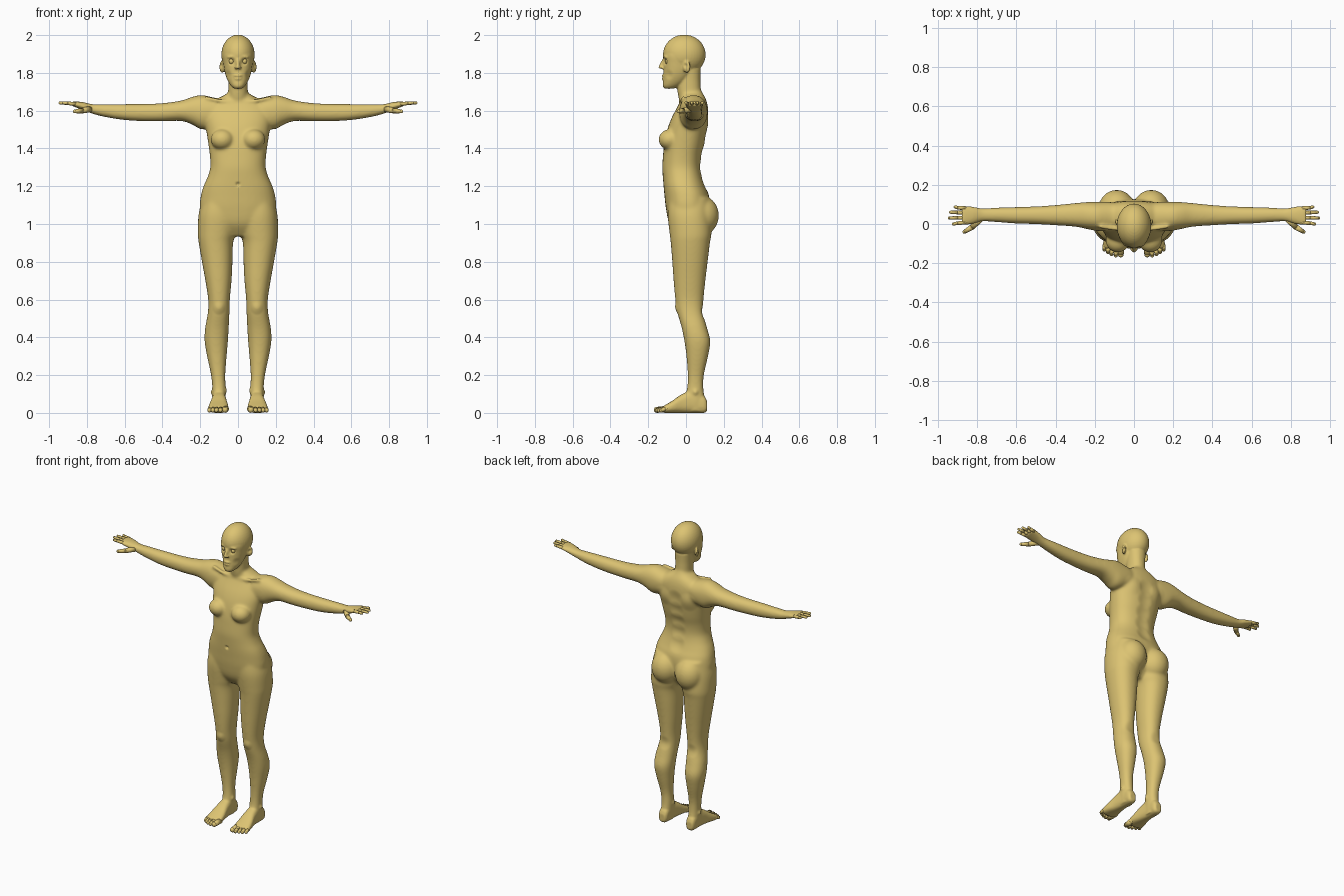
import bpy, bmesh, math
from mathutils import Vector, Matrix, Euler, kdtree

skin = bpy.data.materials.new("tan_clay")
skin.diffuse_color = (0.72, 0.55, 0.17, 1)


def spline(a, b, c, d, t):
    return tuple(0.5 * (2 * q + (r - p) * t + (2 * p - 5 * q + 4 * r - s) * t * t
                        + (3 * q - p - 3 * r + s) * t ** 3) for p, q, r, s in zip(a, b, c, d))


def loft(rings, axis, n=2.2, sides=32, steps=5):
    """Rings are (position on axis, min/max of one cross axis, min/max of the other)."""
    others = [i for i in range(3) if i != axis]
    fine = []
    for i in range(len(rings) - 1):
        q = [rings[max(0, min(len(rings) - 1, i + k))] for k in (-1, 0, 1, 2)]
        fine += [spline(*q, s / steps) for s in range(steps)]
    fine.append(rings[-1])
    loops = []
    for pos, a0, a1, b0, b1 in fine:
        loop = []
        for k in range(sides):
            t = 2 * math.pi * k / sides
            c, s = math.cos(t), math.sin(t)
            co = [0, 0, 0]
            co[axis] = pos
            co[others[0]] = (a0 + a1) / 2 + (a1 - a0) / 2 * math.copysign(abs(c) ** (2 / n), c)
            co[others[1]] = (b0 + b1) / 2 + (b1 - b0) / 2 * math.copysign(abs(s) ** (2 / n), s)
            loop.append(bm.verts.new(co))
        loops.append(loop)
    for u, v in zip(loops, loops[1:]):
        for k in range(sides):
            j = (k + 1) % sides
            bm.faces.new((u[k], u[j], v[j], v[k]))
    bm.faces.new(loops[0])
    bm.faces.new(loops[-1])


def blob(loc, size, rot=(0, 0, 0), seg=24):
    bmesh.ops.create_uvsphere(bm, u_segments=seg, v_segments=seg // 2, radius=1,
                              matrix=Matrix.LocRotScale(Vector(loc), Euler(rot), Vector(size)))


def tube(points):
    """Tapered rods with round joints through (x, y, z, radius) points."""
    for x, y, z, r in points:
        blob((x, y, z), (r, r, r), seg=16)
    for a, b in zip(points, points[1:]):
        p, q = Vector(a[:3]), Vector(b[:3])
        turn = (q - p).to_track_quat('Z', 'Y')
        bmesh.ops.create_cone(bm, cap_ends=True, segments=16, radius1=a[3], radius2=b[3],
                              depth=(q - p).length, matrix=Matrix.LocRotScale((p + q) / 2, turn, None))


def make(name):
    bmesh.ops.recalc_face_normals(bm, faces=bm.faces)
    for f in bm.faces:
        f.smooth = True
    mesh = bpy.data.meshes.new(name)
    bm.to_mesh(mesh)
    bm.free()
    mesh.materials.append(skin)
    ob = bpy.data.objects.new(name, mesh)
    bpy.context.collection.objects.link(ob)
    bpy.context.view_layer.objects.active = ob
    return ob


def apply(ob, kind, **settings):
    mod = ob.modifiers.new(kind.lower(), kind)
    for key, value in settings.items():
        setattr(mod, key, value)
    bpy.ops.object.modifier_apply(modifier=mod.name)


bm = bmesh.new()
# leg
loft([(1.14, .02, .185, -.09, .12), (1.05, .0, .209, -.097, .13), (.95, .012, .213, -.087, .135),
      (.90, .026, .208, -.081, .127), (.80, .029, .191, -.073, .115), (.70, .034, .173, -.066, .103),
      (.60, .043, .158, -.057, .093), (.53, .045, .16, -.046, .092), (.45, .049, .174, -.023, .112),
      (.38, .053, .177, -.009, .129), (.30, .060, .164, .002, .117), (.20, .067, .143, .009, .095),
      (.13, .065, .136, .006, .092), (.06, .066, .136, -.01, .10), (.01, .07, .13, .0, .10)], 2)
# foot and ankle bones
loft([(.112, .082, .122, .012, .06), (.095, .07, .132, .0, .09), (.04, .067, .135, .0, .12),
      (-.02, .06, .142, .0, .10), (-.07, .052, .154, .0, .066), (-.11, .05, .158, .0, .042),
      (-.125, .056, .152, .004, .033)], 1, 2.6)
blob((.132, .05, .11), (.012, .016, .018))
blob((.07, .04, .12), (.012, .016, .018))
# arm and palm
loft([(.06, -.02, .10, 1.56, 1.66), (.12, -.035, .112, 1.52, 1.668), (.19, -.035, .114, 1.50, 1.683),
      (.24, -.026, .112, 1.525, 1.674), (.30, -.014, .107, 1.545, 1.654), (.40, -.007, .097, 1.543, 1.64),
      (.50, -.001, .09, 1.544, 1.636), (.60, .002, .087, 1.55, 1.635), (.70, .010, .083, 1.566, 1.634),
      (.77, .014, .079, 1.584, 1.634), (.82, .002, .087, 1.603, 1.645), (.86, -.004, .092, 1.618, 1.649),
      (.878, .0, .09, 1.625, 1.648)], 0)
# breast, buttock, collarbone
blob((.083, -.086, 1.447), (.062, .06, .055))
blob((.088, .083, 1.045), (.092, .092, .105))
tube([(.018, -.024, 1.645, .011), (.09, -.027, 1.652, .010), (.17, -.014, 1.668, .011)])
# ear, brow, nostril
blob((.082, .002, 1.834), (.011, .024, .034), (.15, 0, -.6))
blob((.034, -.104, 1.885), (.026, .014, .008), (0, .1, .3))
blob((.011, -.127, 1.827), (.008, .010, .007))
# torso
loft([(z, -w, w, f, b) for z, w, f, b in (
    (.935, .08, -.045, .06), (1.0, .17, -.088, .11), (1.08, .202, -.106, .125), (1.15, .197, -.114, .122),
    (1.20, .183, -.119, .102), (1.25, .161, -.123, .086), (1.30, .147, -.126, .079), (1.36, .149, -.122, .084),
    (1.42, .157, -.116, .099), (1.50, .169, -.099, .113), (1.56, .178, -.077, .119), (1.62, .17, -.046, .116),
    (1.66, .115, -.028, .106), (1.69, .06, -.03, .09), (1.71, .045, -.03, .08))], 2, 2.3)
# neck, skull and face
loft([(z, -w, w, f, b) for z, w, f, b in (
    (1.60, .066, -.02, .10), (1.66, .056, -.038, .09), (1.70, .052, -.045, .08), (1.76, .052, -.045, .076),
    (1.82, .056, -.045, .078))], 2)
blob((0, -.009, 1.896), (.088, .113, .106), seg=40)
loft([(z, -w, w, f, b) for z, w, f, b in (
    (1.716, .02, -.114, -.07), (1.73, .037, -.123, -.03), (1.76, .055, -.121, .01), (1.80, .069, -.119, .04),
    (1.85, .078, -.119, .06), (1.90, .083, -.119, .08), (1.95, .066, -.092, .06))], 2)
# nose and lips
tube([(0, -.116, 1.872, .008), (0, -.136, 1.831, .0105)])
blob((0, -.118, 1.785), (.023, .011, .0065))
blob((0, -.117, 1.769), (.020, .011, .007))
body = make("body")
body.select_set(True)

# fuse the parts and keep one half
apply(body, 'REMESH', mode='VOXEL', voxel_size=.0055)
bm = bmesh.new()
bm.from_mesh(body.data)
bmesh.ops.delete(bm, geom=[v for v in bm.verts if v.co.x < -.03], context='VERTS')
bm.to_mesh(body.data)
bm.free()

# blend the joints but keep hands, feet and face crisp
soft = body.vertex_groups.new(name="soft")
for v in body.data.vertices:
    x, _, z = v.co
    w = min(1, (.75 - x) / .15, (z - .08) / .15, (1.74 - z) / .06)
    if w > 0:
        soft.add([v.index], w, 'REPLACE')
apply(body, 'SMOOTH', factor=.5, iterations=35, vertex_group="soft")

# sculpted details
verts = body.data.vertices
tree = kdtree.KDTree(len(verts))
for v in verts:
    tree.insert(v.co, v.index)
tree.balance()


def brush(center, radius, push):
    for _, i, d in tree.find_range(center, radius):
        verts[i].co += Vector(push) * (1 - (d / radius) ** 2) ** 2


brush((.034, -.113, 1.861), .024, (0, .014, 0))     # eye socket
brush((.092, -.004, 1.838), .017, (-.007, .004, 0))  # ear bowl
brush((.05, -.09, 1.79), .03, (-.003, .003, 0))     # cheek hollow
brush((0, -.12, 1.21), .015, (0, .012, 0))          # navel
brush((.095, .115, 1.53), .07, (0, .008, 0))        # shoulder blade
brush((.10, -.05, .555), .04, (0, -.007, 0))        # kneecap
brush((.10, .092, .53), .05, (0, -.006, 0))         # back of knee
for z, y in ((1.22, .093), (1.30, .078), (1.38, .087), (1.46, .105), (1.54, .115)):
    brush((0, y, z), .06, (0, -.008, 0))            # spine groove
apply(body, 'SMOOTH', factor=.5, iterations=2)

# trim at the centre line
bm = bmesh.new()
bm.from_mesh(body.data)
bmesh.ops.bisect_plane(bm, geom=bm.verts[:] + bm.edges[:] + bm.faces[:], dist=1e-5,
                       plane_co=(0, 0, 0), plane_no=(1, 0, 0), clear_inner=True)
for f in bm.faces:
    f.smooth = True
bm.to_mesh(body.data)
bm.free()
parts = [body]

# fingers and thumb
bm = bmesh.new()
for y0, y1, end in ((.008, .000, .922), (.032, .031, .942), (.057, .060, .936), (.08, .087, .912)):
    tube([(.86, y0, 1.635, .0105), (.90, (y0 + y1) / 2, 1.639, .0092), (end, y1, 1.641, .0078)])
tube([(.785, .025, 1.608, .017), (.825, -.015, 1.60, .0145), (.865, -.040, 1.596, .0095)])
parts.append(make("fingers"))
# toes
bm = bmesh.new()
tube([(.066, -.10, .02, .018), (.068, -.155, .016, .0155)])
for x, end in ((.092, -.16), (.113, -.153), (.132, -.143), (.15, -.13)):
    tube([(x - .004, -.10, .022, .011), (x, end + .02, .022, .0105), (x + .001, end, .013, .0105)])
parts.append(make("toes"))
# eyeballs and eyelids
for name, r in (("eyeballs", .0135), ("eyelids", .0152)):
    bm = bmesh.new()
    blob((.034, -.0965, 1.861), (r, r, r), seg=40)
    if name == "eyelids":
        bmesh.ops.delete(bm, geom=[v for v in bm.verts if abs(v.co.z - 1.861) < .0045], context='VERTS')
    parts.append(make(name))
# other side of every part
for ob in parts:
    ob.modifiers.new("mirror", 'MIRROR').merge_threshold = .0005
